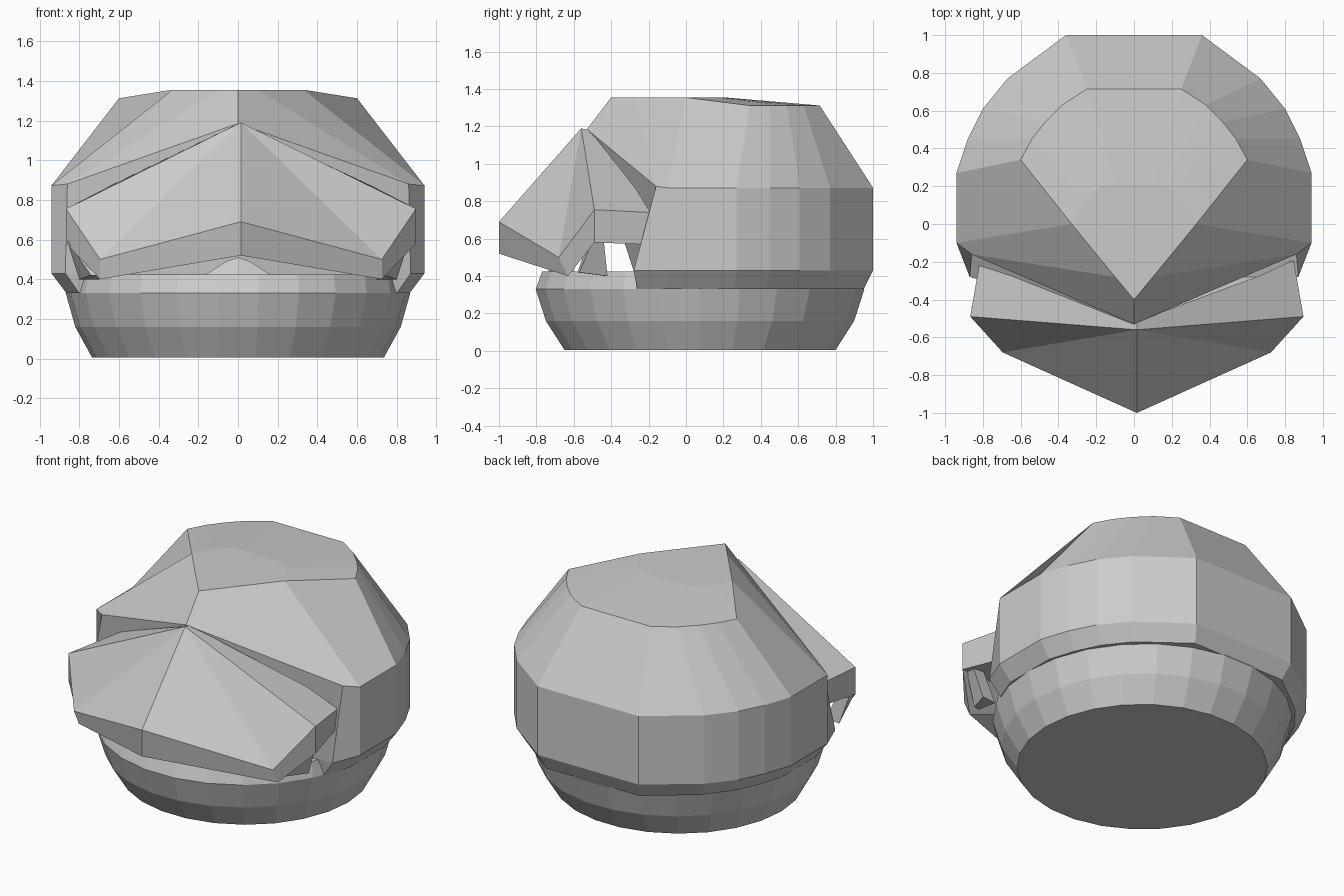
import bpy, bmesh
from math import sin, cos, pi

if "Cube" in bpy.data.objects:
    bpy.data.objects.remove(bpy.data.objects["Cube"])


def finish(name, bm):
    bmesh.ops.remove_doubles(bm, verts=bm.verts, dist=0.0005)
    bmesh.ops.recalc_face_normals(bm, faces=bm.faces)
    me = bpy.data.meshes.new(name)
    bm.to_mesh(me)
    bm.free()
    ob = bpy.data.objects.new(name, me)
    bpy.context.collection.objects.link(ob)
    return ob


def loft(name, rings):
    bm = bmesh.new()
    vs = [[bm.verts.new(p) for p in r] for r in rings]
    n = len(rings[0])
    for a, b in zip(vs, vs[1:]):
        for i in range(n):
            j = (i + 1) % n
            bm.faces.new((a[i], a[j], b[j], b[i]))
    bm.faces.new(vs[0][::-1])
    bm.faces.new(vs[-1])
    return finish(name, bm)


def full(half):
    # first point lies on the centre line, the rest are mirrored
    return half + [(-x, y, z) for x, y, z in reversed(half[1:])]


def mirrored(name, pts, faces, cx=0.0):
    bm = bmesh.new()
    for s in (1, -1):
        vs = {k: bm.verts.new((cx + s * p[0], p[1], p[2])) for k, p in pts.items()}
        for f in faces:
            bm.faces.new([vs[k] for k in (f.split() if s > 0 else f.split()[::-1])])
    return finish(name, bm)


# rounded base bowl
profile = [(0.735, 0.73, 0.005), (0.82, 0.83, 0.16), (0.868, 0.885, 0.33), (0.85, 0.85, 0.425)]
N = 26
loft("base_bowl", [[(rx * sin(2 * pi * (i + .5) / N), 0.075 - ry * cos(2 * pi * (i + .5) / N), z)
                    for i in range(N)] for rx, ry, z in profile])

# faceted upper shell
side = [(0.94, -0.10), (0.94, 0.27), (0.88, 0.45), (0.80, 0.61), (0.67, 0.77), (0.36, 1.0)]
low = [(0, -0.28), (0.87, -0.28)] + side
crown = [(0.6, 0.34), (0.54, 0.45), (0.47, 0.54), (0.38, 0.63), (0.25, 0.715)]
ridge = [(0, -0.4, 1.355), (0.1, -0.28, 1.355), (0.33, 0, 1.355)]
inner = [(0.29, 0.08), (0.26, 0.13), (0.22, 0.17), (0.17, 0.2), (0.1, 0.21)]
loft("upper_shell", [
    full([(x * .92, .075 + (y - .075) * .945, 0.33) for x, y in low]),
    full([(x, y, 0.43) for x, y in low]),
    full([(0, -0.53, 1.185), (0.86, -0.16, 0.88)] + [(x, y, 0.872) for x, y in side]),
    full(ridge + [(x, y, 1.312) for x, y in crown]),
    full(ridge + [(x, y, 1.355) for x, y in inner]),
])

# pointed visor
visor = dict(
    A=(0, -0.56, 1.19), B=(0, -1.0, 0.69), C=(0.882, -0.49, 0.755), D=(0.71, -0.68, 0.50),
    b=(0, -1.0, 0.52), c=(0.882, -0.49, 0.58), d=(0.71, -0.63, 0.40),
    K=(0, -0.515, 1.18), E=(0.66, -0.27, 0.87), F=(0.83, -0.19, 0.74),
    f=(0.83, -0.19, 0.62), G=(0.80, -0.25, 0.57), M=(0, -0.58, 0.64))
mirrored("visor", visor,
         ["A B D", "A D C", "A C F E K", "B b d D", "D d c C", "C c G f F",
          "b M d", "d M c", "c M G", "K E F f G M"], 0.015)

# slanted side struts under the visor
strut = dict(a=(0.70, -0.58, 0.42), b=(0.70, -0.43, 0.40), c=(0.80, -0.42, 0.40), d=(0.74, -0.57, 0.42),
             e=(0.78, -0.52, 0.59), f=(0.78, -0.44, 0.59), g=(0.86, -0.44, 0.59), h=(0.86, -0.5, 0.59))
mirrored("side_strut", strut, ["a b c d", "e h g f", "a d h e", "d c g h", "c b f g", "b a e f"])

# small chin block on the bowl rim
loft("chin_block", [full([(0, -0.74, 0.42), (0.17, -0.72, 0.42), (0.15, -0.6, 0.42)]),
                    full([(0, -0.68, 0.51), (0.06, -0.67, 0.49), (0.06, -0.61, 0.49)])])
